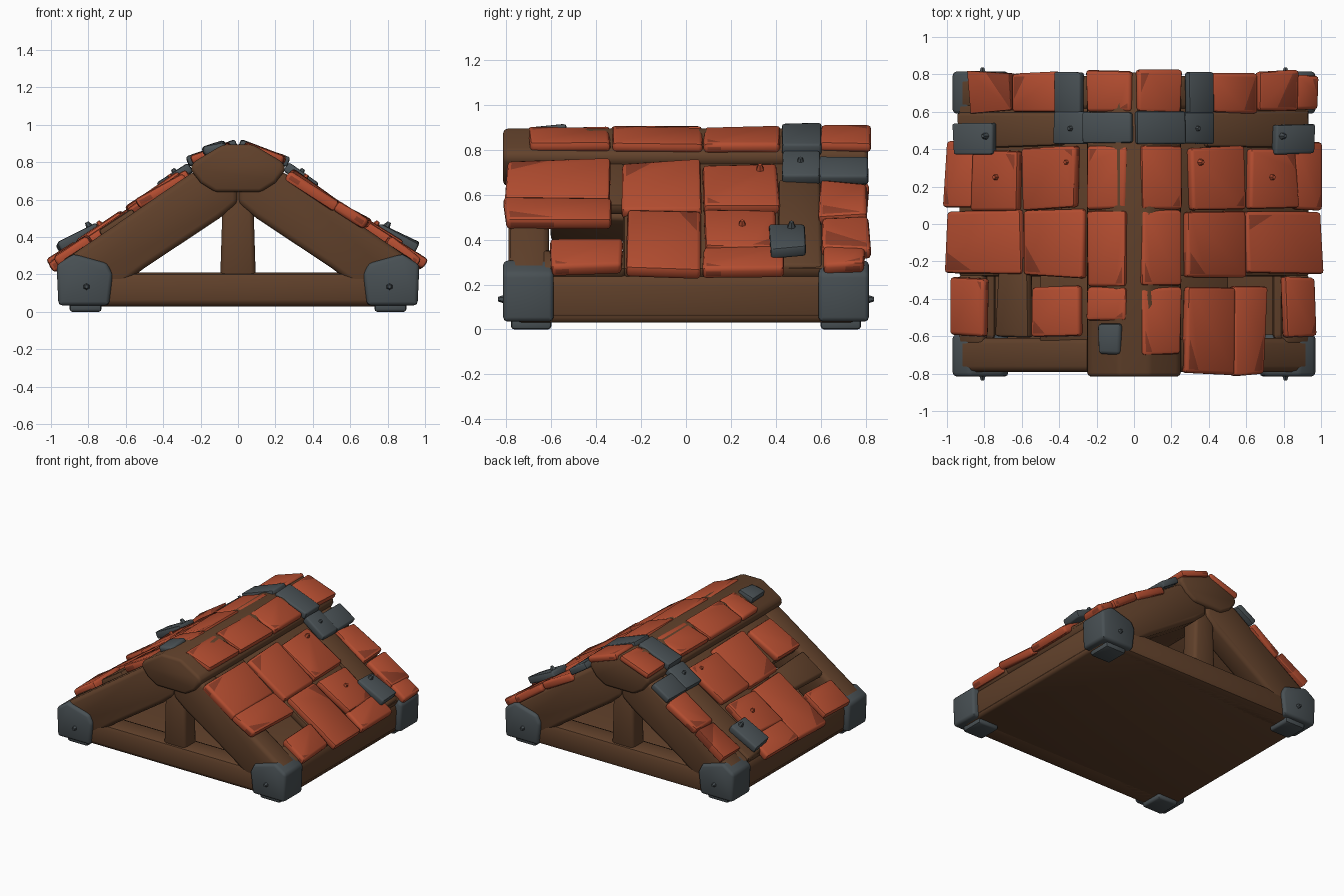
import bpy, bmesh, math, random
from mathutils import Vector

random.seed(4)
if "Cube" in bpy.data.objects:
    bpy.data.objects.remove(bpy.data.objects["Cube"])


def material(name, rgb):
    m = bpy.data.materials.new(name)
    m.use_nodes = True
    m.diffuse_color = (*rgb, 1)
    bsdf = m.node_tree.nodes["Principled BSDF"]
    bsdf.inputs["Base Color"].default_value = (*rgb, 1)
    bsdf.inputs["Roughness"].default_value = 0.8
    return m


TILE = material("clay red", (0.46, 0.075, 0.03))
WORN = material("worn dark red", (0.26, 0.045, 0.02))
WOOD = material("timber brown", (0.12, 0.053, 0.024))
METAL = material("iron grey", (0.065, 0.08, 0.088))


def finish(bm, name, mats, bevel):
    """Round the hard edges and turn the bmesh into an object."""
    bmesh.ops.recalc_face_normals(bm, faces=bm.faces[:])
    if bevel:
        hard = [e for e in bm.edges if e.calc_face_angle(0) > math.radians(30)]
        bmesh.ops.bevel(bm, geom=hard, offset=bevel, segments=2, profile=0.5,
                        affect='EDGES', clamp_overlap=True)
    me = bpy.data.meshes.new(name)
    bm.to_mesh(me)
    bm.free()
    for m in mats:
        me.materials.append(m)
    me.shade_smooth()
    me.set_sharp_from_angle(angle=math.radians(45))
    ob = bpy.data.objects.new(name, me)
    bpy.context.collection.objects.link(ob)
    return ob


def prism(name, pts, y0, y1, mat, bevel=0.025):
    """Extrude an (x, z) outline from y0 to y1."""
    bm = bmesh.new()
    face = bm.faces.new([bm.verts.new((x, y0, z)) for x, z in pts])
    new = bmesh.ops.extrude_face_region(bm, geom=[face])["geom"]
    bmesh.ops.translate(bm, vec=(0, y1 - y0, 0),
                        verts=[v for v in new if isinstance(v, bmesh.types.BMVert)])
    return finish(bm, name, [mat], bevel)


def box(name, x0, x1, y0, y1, z0, z1, mat, bevel=0.025):
    return prism(name, [(x0, z0), (x1, z0), (x1, z1), (x0, z1)], y0, y1, mat, bevel)


def main_slope(x):
    return 0.87 - 0.66 * x


def ridge_slope(x):
    return 0.87 - 0.36 * x


def plate_slope(x):
    return 0.82 - 0.53 * x


def slab(name, side, x0, x1, y0, y1, mats, slope=main_slope, lift=0.0,
         thick=0.06, jitter=0.012, bevel=0.018, wear=0.0):
    """A slab lying on a roof slope, with an optional worn corner."""
    bm = bmesh.new()
    bmesh.ops.create_cube(bm, size=1)
    if wear:
        cx, cy = random.choice((-1, 1)), random.choice((-1, 1))
        normal = Vector((cx, cy * random.uniform(0.3, 1.2), 0))
        limit = 0.5 * (abs(normal.x) + abs(normal.y)) - wear
        point = normal * (limit / normal.length_squared)
        bmesh.ops.bisect_plane(bm, geom=bm.verts[:] + bm.edges[:] + bm.faces[:],
                               plane_co=point, plane_no=normal)
        for f in bm.faces:
            f.material_index = int(f.calc_center_median().dot(normal) > limit)
    nudge = {(i, j): [random.uniform(-jitter, jitter) for _ in range(3)]
             for i in (0, 1) for j in (0, 1)}
    m = (slope(x0) - slope(x1)) / (x1 - x0)
    up = Vector((m, 0, 1)).normalized()
    for v in bm.verts:
        u, w, h = (c + 0.5 for c in v.co)
        off = Vector()
        for (i, j), n in nudge.items():
            off += Vector(n) * (u if i else 1 - u) * (w if j else 1 - w)
        x = x0 + (x1 - x0) * u
        p = Vector((x, y0 + (y1 - y0) * w, slope(x))) + up * (lift + thick * h) + off
        v.co = (p.x * side, p.y, p.z)
    return finish(bm, name, mats, bevel)


def nub(name, loc, direction, mat, r=0.022, length=0.035):
    bm = bmesh.new()
    bmesh.ops.create_cone(bm, cap_ends=True, segments=6, radius1=r,
                          radius2=r * 0.45, depth=length)
    turn = Vector(direction).to_track_quat('Z', 'Y')
    for v in bm.verts:
        v.co = turn @ v.co + Vector(loc)
    finish(bm, name, [mat], 0)


# Floor and bottom beams
box("floor_panel", -0.92, 0.92, -0.76, 0.76, 0.03, 0.08, WOOD)
for end, label in ((-1, "front"), (1, "back")):
    ya, yb = sorted((end * 0.79, end * 0.61))
    box(label + "_tie_beam", -0.92, 0.92, ya, yb, 0.03, 0.21, WOOD, 0.035)
    # King post, flared at the foot
    prism(label + "_king_post", [(-0.095, 0.18), (0.095, 0.18), (0.08, 0.66), (-0.08, 0.66)],
          end * 0.63, end * 0.77, WOOD)
    for s, hand in ((1, "left"), (-1, "right")):
        # Rafter with its foot resting on the tie beam
        rafter = [(0, 0.87), (0.26, 0.735), (0.94, 0.27), (0.93, 0.09),
                  (0.68, 0.1), (0.5, 0.235), (0.1, 0.5), (0, 0.58)]
        prism(f"{label}_{hand}_rafter", [(x * s, z) for x, z in rafter], ya, yb, WOOD, 0.03)
        # Iron corner cap with foot and stud
        cap = [(0.69, 0.035), (0.96, 0.035), (0.97, 0.25), (0.88, 0.31), (0.7, 0.26), (0.67, 0.2)]
        prism(f"{label}_{hand}_corner_cap", [(x * s, z) for x, z in cap],
              end * 0.59, end * 0.815, METAL, 0.02)
        foot = sorted((s * 0.73, s * 0.9))
        fy = sorted((end * 0.6, end * 0.78))
        box(f"{label}_{hand}_foot", *foot, *fy, 0, 0.06, METAL, 0.015)
        nub(f"{label}_{hand}_stud", (s * 0.81, end * 0.82, 0.135), (0, end, 0), METAL)

# Ridge beam
half = [(0.08, 0.895), (0.24, 0.8), (0.255, 0.76), (0.2, 0.69), (0.12, 0.64)]
prism("ridge_beam", half + [(-x, z) for x, z in reversed(half)], -0.815, 0.81, WOOD, 0.02)

# Side beams and roof decking, leaving a broken opening near the front
for s, hand in ((1, "left"), (-1, "right")):
    side_beam = [(0.74, 0.04), (0.92, 0.04), (0.93, 0.22), (0.88, 0.28), (0.74, 0.3)]
    prism(hand + "_side_beam", [(x * s, z) for x, z in side_beam], -0.62, 0.62, WOOD, 0.03)
    for part, x0, x1, y0, y1 in (("main", 0.05, 0.93, -0.28, 0.64),
                                 ("upper", 0.05, 0.5, -0.64, -0.27),
                                 ("lower", 0.8, 0.93, -0.64, -0.27)):
        slab(f"{hand}_{part}_deck", s, x0, x1, y0, y1, [WOOD], lift=-0.04, jitter=0)
    slab(hand + "_back_plank", s, 0.36, 0.92, 0.41, 0.6, [WOOD], lift=-0.01, thick=0.05)
slab("loose_plank", -1, 0.55, 0.71, -0.6, -0.17, [WOOD], lift=-0.01)

# Roof tiles: x0, x1, y0, y1, lift, wear
both = [(0.25, 0.57, -0.28, 0.07, 0.0, 0.3), (0.28, 0.56, 0.08, 0.41, 0.01, 0.2),
        (0.58, 0.98, -0.27, 0.07, -0.005, 0.35), (0.58, 0.84, 0.075, 0.39, 0.01, 0.25),
        (0.83, 0.985, 0.08, 0.44, 0.0, 0.25), (0.78, 0.95, -0.6, -0.29, 0.0, 0.2),
        (0.39, 0.62, 0.59, 0.81, 0.0, 0.3), (0.63, 0.85, 0.6, 0.815, 0.0, 0.55)]
left = [(0.25, 0.52, -0.8, -0.33, 0.005, 0.25), (0.5, 0.67, -0.81, -0.34, 0.015, 0.35),
        (0.84, 0.95, 0.61, 0.8, 0.0, 0.3)]
right = [(0.27, 0.51, -0.6, -0.33, 0.01, 0.3)]
for s, hand, rows in ((1, "left", both + left), (-1, "right", both + right)):
    for n, (x0, x1, y0, y1, lift, wear) in enumerate(rows):
        slab(f"{hand}_roof_tile_{n + 1}", s, x0, x1, y0, y1, [TILE, WORN],
             lift=lift, wear=wear)
    # Tiles along the ridge
    first = -0.7 if s > 0 else -0.52
    for n, (y0, y1) in enumerate(((first, -0.34), (-0.33, 0.07), (0.08, 0.42), (0.6, 0.82))):
        inner = 0.005 if y0 > 0.5 else 0.025
        slab(f"{hand}_ridge_tile_{n + 1}", s, inner, 0.24, y0, y1, [TILE, WORN],
             slope=ridge_slope, lift=0.0, thick=0.05, jitter=0.006, wear=0.25)
    # Iron strap over the ridge, its wing, and the eave plate
    slab(hand + "_ridge_strap", s, 0, 0.26, 0.43, 0.6, [METAL], slope=ridge_slope,
         thick=0.055, jitter=0.004, bevel=0.012)
    slab(hand + "_strap_lower", s, 0.22, 0.385, 0.43, 0.6, [METAL], lift=0.035,
         thick=0.055, jitter=0.004, bevel=0.012)
    slab(hand + "_strap_wing", s, 0.25, 0.385, 0.59, 0.81, [METAL], lift=0.03,
         thick=0.05, jitter=0.004, bevel=0.012)
    slab(hand + "_eave_plate", s, 0.73, 0.95, 0.37, 0.53, [METAL], slope=plate_slope,
         thick=0.055, bevel=0.012)
    # Nail heads
    tilt = (s * 0.55, 0, 0.83)
    for n, (x, y, z, mat) in enumerate(((0.34, 0.51, 0.75, METAL), (0.8, 0.47, 0.465, METAL),
                                        (0.36, 0.33, 0.72, TILE), (0.74, 0.25, 0.47, TILE))):
        nub(f"{hand}_nail_{n + 1}", (s * x, y, z), tilt, mat)

# Small iron patch on the front of the ridge
slab("ridge_patch", -1, 0.05, 0.17, -0.69, -0.52, [METAL], slope=ridge_slope,
     lift=0.01, thick=0.055, jitter=0.015)
